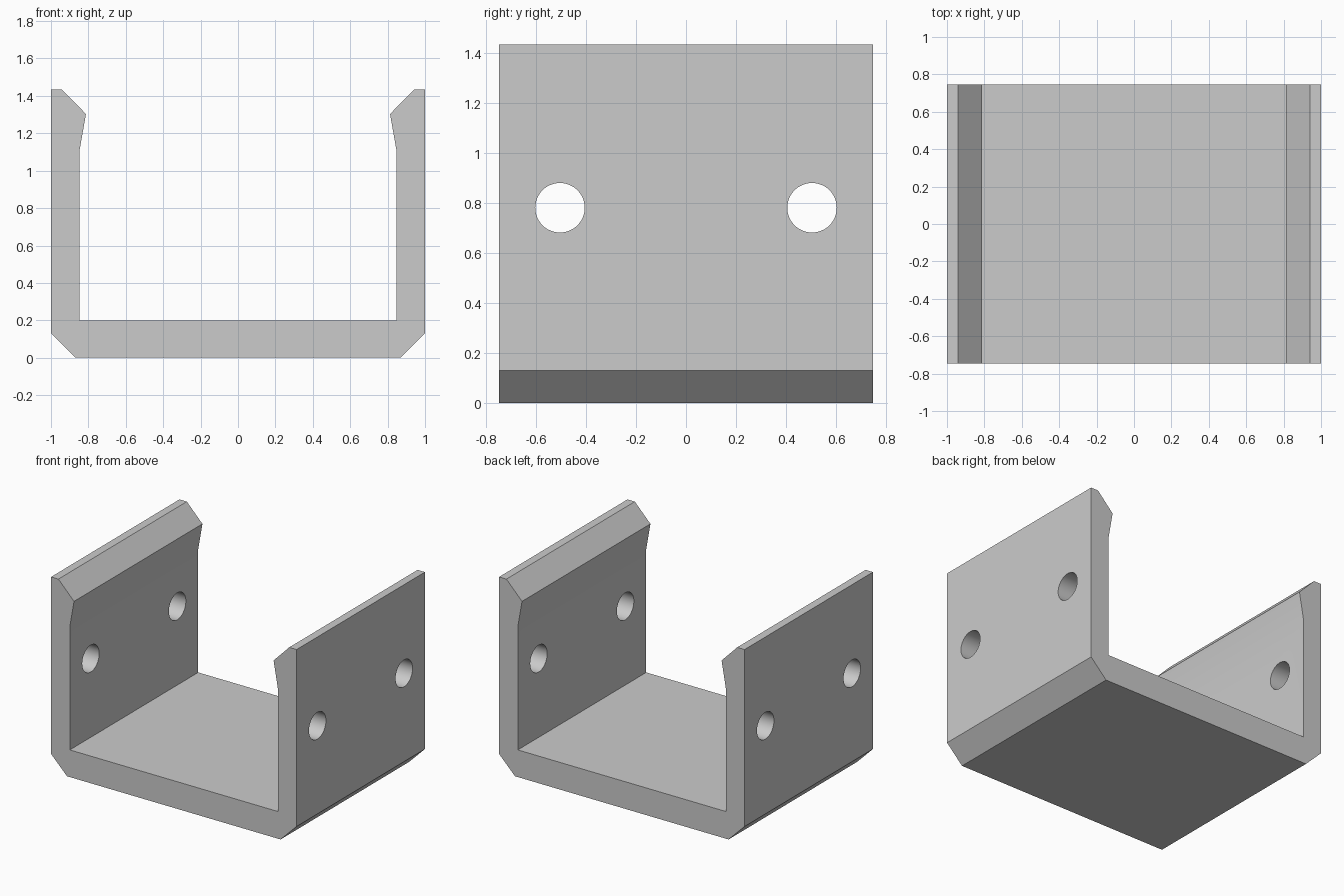
import bpy, bmesh, math
from mathutils import Matrix

cube = bpy.data.objects.get("Cube")
if cube:
    bpy.data.objects.remove(cube, do_unlink=True)

HALF_DEPTH = 0.747
HOLE_Y, HOLE_Z, HOLE_R = 0.504, 0.78, 0.099

grey = bpy.data.materials.new("light grey")
grey.use_nodes = True
colour = (0.6, 0.6, 0.6, 1)
grey.diffuse_color = colour
grey.node_tree.nodes["Principled BSDF"].inputs["Base Color"].default_value = colour


def add_object(name, bm):
    bmesh.ops.recalc_face_normals(bm, faces=bm.faces)
    mesh = bpy.data.meshes.new(name)
    bm.to_mesh(mesh)
    bm.free()
    mesh.materials.append(grey)
    obj = bpy.data.objects.new(name, mesh)
    bpy.context.collection.objects.link(obj)
    return obj


# Channel: half profile from bottom centre outwards, mirrored and extruded
half = [(0.87, 0), (1, 0.13), (1, 1.433), (0.94, 1.433),
        (0.813, 1.303), (0.847, 1.11), (0.847, 0.2)]
profile = half + [(-x, z) for x, z in reversed(half)]
bm = bmesh.new()
face = bm.faces.new([bm.verts.new((x, -HALF_DEPTH, z)) for x, z in profile])
ext = bmesh.ops.extrude_face_region(bm, geom=[face])
moved = [v for v in ext["geom"] if isinstance(v, bmesh.types.BMVert)]
bmesh.ops.translate(bm, verts=moved, vec=(0, 2 * HALF_DEPTH, 0))
channel = add_object("channel_bracket", bm)

# Screw holes: two cylinders that pass through both walls
bm = bmesh.new()
for side in (-1, 1):
    place = (Matrix.Translation((0, side * HOLE_Y, HOLE_Z))
             @ Matrix.Rotation(math.pi / 2, 4, "Y"))
    bmesh.ops.create_cone(bm, cap_ends=True, segments=48, radius1=HOLE_R,
                          radius2=HOLE_R, depth=2.4, matrix=place)
cutter = add_object("hole_cutter", bm)

cut = channel.modifiers.new("screw_holes", "BOOLEAN")
cut.operation = "DIFFERENCE"
cut.solver = "EXACT"
cut.object = cutter

# Apply the cut, remove the helper and smooth the hole walls
bpy.ops.object.select_all(action="DESELECT")
channel.select_set(True)
bpy.context.view_layer.objects.active = channel
bpy.ops.object.modifier_apply(modifier=cut.name)
bpy.data.objects.remove(cutter, do_unlink=True)
bpy.ops.object.shade_smooth_by_angle(angle=math.radians(30))
